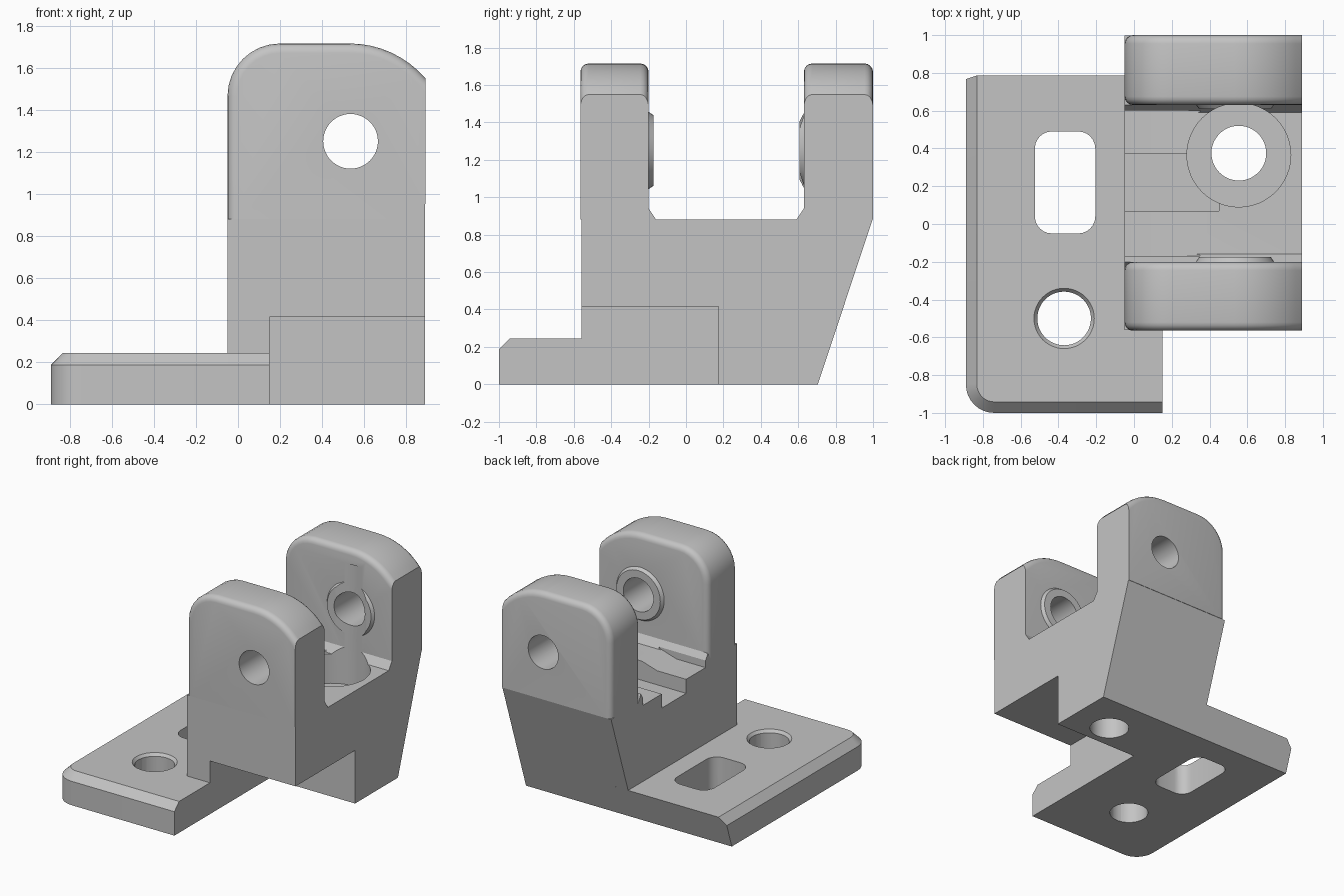
import bpy, bmesh
from math import radians, sin, cos
from mathutils import Matrix, Vector

default = bpy.data.objects.get("Cube")
if default:
    bpy.data.objects.remove(default, do_unlink=True)

grey = bpy.data.materials.new("cast_grey")
grey.use_nodes = True
colour = (0.55, 0.55, 0.55, 1)
grey.diffuse_color = colour
grey.node_tree.nodes["Principled BSDF"].inputs["Base Color"].default_value = colour


def finish_mesh(name, bm):
    bmesh.ops.recalc_face_normals(bm, faces=bm.faces)
    mesh = bpy.data.meshes.new(name)
    bm.to_mesh(mesh)
    bm.free()
    mesh.materials.append(grey)
    obj = bpy.data.objects.new(name, mesh)
    bpy.context.collection.objects.link(obj)
    return obj


def prism(name, points, axis, lo, hi, bevel_rule=None, bevel=0.05, segments=1):
    """Extrude a 2D outline along an axis, optionally bevelling chosen edges."""
    place = {"x": lambda p, t: (t, p[0], p[1]),
             "y": lambda p, t: (p[0], t, p[1]),
             "z": lambda p, t: (p[0], p[1], t)}[axis]
    bm = bmesh.new()
    face = bm.faces.new([bm.verts.new(place(p, lo)) for p in points])
    top = bmesh.ops.extrude_face_region(bm, geom=[face])["geom"]
    shift = Vector(place((0, 0), hi - lo))
    bmesh.ops.translate(bm, vec=shift, verts=[v for v in top if isinstance(v, bmesh.types.BMVert)])
    bmesh.ops.recalc_face_normals(bm, faces=bm.faces)
    if bevel_rule:
        edges = [e for e in bm.edges if bevel_rule(e.verts[0].co, e.verts[1].co)]
        bmesh.ops.bevel(bm, geom=edges, offset=bevel, offset_type='OFFSET',
                        segments=segments, profile=0.5, affect='EDGES')
    return finish_mesh(name, bm)


def box(name, x, y, z):
    return prism(name, [(x[0], y[0]), (x[1], y[0]), (x[1], y[1]), (x[0], y[1])], "z", *z)


def cylinder(name, a, b, axis, lo, hi, r1, r2=None):
    """Round bar or cone along z at (x, y), or along y at (x, z)."""
    bm = bmesh.new()
    mid = (lo + hi) / 2
    if axis == "z":
        matrix = Matrix.Translation((a, b, mid))
    else:
        matrix = Matrix.Translation((a, mid, b)) @ Matrix.Rotation(radians(-90), 4, 'X')
    bmesh.ops.create_cone(bm, cap_ends=True, segments=48, radius1=r1,
                          radius2=r2 or r1, depth=hi - lo, matrix=matrix)
    return finish_mesh(name, bm)


def arc(cx, cy, r, start, end, steps=8):
    angles = [radians(start + (end - start) * i / steps) for i in range(steps + 1)]
    return [(cx + r * cos(a), cy + r * sin(a)) for a in angles]


def combine(obj, tool, operation='DIFFERENCE'):
    mod = obj.modifiers.new("combine", 'BOOLEAN')
    mod.operation = operation
    mod.solver = 'EXACT'
    mod.object = tool
    bpy.context.view_layer.objects.active = obj
    bpy.ops.object.modifier_apply(modifier=mod.name)
    bpy.data.objects.remove(tool, do_unlink=True)


# Base plate: rounded front corner, chamfered front and outer top edges
PLATE_TOP = 0.245


def plate_rim(a, b):
    on_top = min(a.z, b.z) > PLATE_TOP - 0.001
    return on_top and min(a.x, b.x) < 0.14 and min(a.y, b.y) < 0.99 and not (
        abs(a.x - 0.15) < 0.001 and abs(b.x - 0.15) < 0.001)


outline = arc(-0.74, -0.85, 0.15, 180, 270) + [(0.15, -1), (0.15, 1), (-0.89, 1)]
plate = prism("base_plate", outline, "z", 0, PLATE_TOP, plate_rim, 0.058)
combine(plate, prism("slope_cutter", [(0.672, -0.1), (0.871, 0.5), (1.2, 0.5), (1.2, -0.1)],
                     "x", -1.2, 0.5))
combine(plate, cylinder("hole_cutter", -0.37, -0.5, "z", -0.1, 0.4, 0.142))
combine(plate, cylinder("countersink_cutter", -0.37, -0.5, "z", 0.215, 0.255, 0.135, 0.168))
slot = []
for cx, cy, start in ((-0.295, 0.4, 0), (-0.435, 0.4, 90), (-0.435, 0.04, 180), (-0.295, 0.04, 270)):
    slot += arc(cx, cy, 0.09, start, start + 90, 6)
combine(plate, prism("slot_cutter", slot, "z", -0.1, 0.4))

# Clevis body: sloped back, underside notch, stepped floor and fixing hole
profile = [(-0.56, 0), (0.705, 0), (0.997, 0.88), (0.66, 0.88), (0.63, 0.94), (0.59, 0.88),
           (-0.16, 0.88), (-0.2, 0.94), (-0.24, 0.88), (-0.56, 0.88)]
body = prism("clevis_body", profile, "x", -0.05, 0.89)
combine(body, box("notch_cutter", (0.15, 1.1), (-1, 0.175), (-0.1, 0.415)))
combine(body, prism("step_cutter", [(-0.2, 0.84), (0.2, 0.84), (0.35, 0.885), (0.35, 1.1),
                                    (-0.2, 1.1)], "y", -0.17, 0.6))
combine(body, box("channel_cutter", (-0.2, 0.45), (0.07, 0.37), (0.73, 1.1)))


def counterbore():
    return cylinder("counterbore_cutter", 0.555, 0.365, "z", 0.65, 1.6, 0.275)


combine(body, counterbore())
combine(body, cylinder("fixing_hole_cutter", 0.555, 0.375, "z", -0.1, 1, 0.145))

# Two upright lugs with rounded tops, bosses and a cross bore
LUG_BASE = 0.88
lug_outline = (arc(0.2, 1.465, 0.25, 180, 90) + arc(0.53, 1.24, 0.475, 90, 40.7)
               + [(0.89, LUG_BASE), (-0.05, LUG_BASE)])


def lug_rim(a, b):
    same_side = abs(a.y - b.y) < 0.001
    cut_face = min(a.x, b.x) > 0.885
    bottom = max(a.z, b.z) < LUG_BASE + 0.001
    return same_side and not cut_face and not bottom


def lug(name, lo, hi, boss):
    obj = prism(name, lug_outline, "y", lo, hi, lug_rim, 0.045, 4)
    combine(obj, cylinder("boss", 0.535, 1.25, "y", *boss), 'UNION')
    combine(obj, cylinder("bore_cutter", 0.535, 1.25, "y", lo - 0.2, hi + 0.2, 0.13))
    return obj


front_lug = lug("front_lug", -0.565, -0.2, (-0.22, -0.175, 0.22, 0.19))
back_lug = lug("back_lug", 0.63, 1, (0.608, 0.65, 0.19, 0.22))
combine(back_lug, counterbore())

# Smooth rounded surfaces, keep machined edges crisp
for obj in (plate, body, front_lug, back_lug):
    bpy.ops.object.select_all(action='DESELECT')
    obj.select_set(True)
    bpy.context.view_layer.objects.active = obj
    bpy.ops.object.shade_smooth_by_angle(angle=radians(30))
